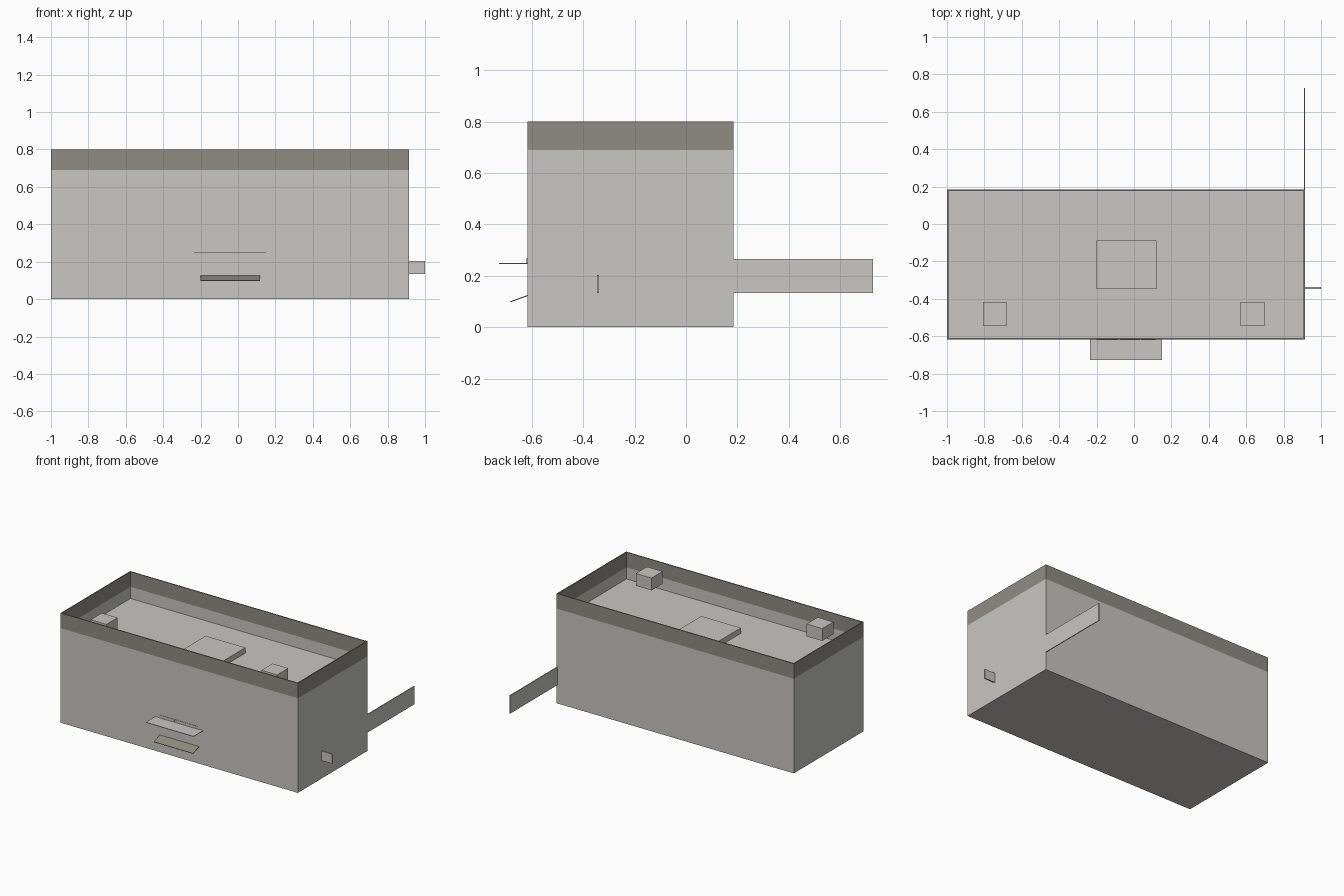
import bpy
import bmesh
import math

if "Cube" in bpy.data.objects:
    bpy.data.objects.remove(bpy.data.objects["Cube"], do_unlink=True)


def make_material(name, color):
    mat = bpy.data.materials.new(name)
    mat.use_nodes = True
    mat.diffuse_color = color
    mat.node_tree.nodes["Principled BSDF"].inputs["Base Color"].default_value = color
    return mat


wall_grey = make_material("pale wall grey", (0.578, 0.571, 0.539, 1))
trim_grey = make_material("dark trim grey", (0.275, 0.262, 0.227, 1))


def finish(name, bm, *mats):
    bmesh.ops.recalc_face_normals(bm, faces=bm.faces)
    mesh = bpy.data.meshes.new(name)
    bm.to_mesh(mesh)
    bm.free()
    for mat in mats:
        mesh.materials.append(mat)
    obj = bpy.data.objects.new(name, mesh)
    bpy.context.collection.objects.link(obj)
    return obj


def box(name, xs, ys, zs, mat=wall_grey):
    """Axis-aligned box given its extents."""
    bm = bmesh.new()
    bmesh.ops.create_cube(bm, size=1)
    for v in bm.verts:
        for i, (low, high) in enumerate((xs, ys, zs)):
            v.co[i] = low if v.co[i] < 0 else high
    return finish(name, bm, mat)


LEFT, RIGHT = -1.0, 0.915
FRONT, BACK = -0.617, 0.185
BAND, TOP, ROOF = 0.69, 0.80, 0.605
WALL = 0.008

# Building shell: stacked rings up the outside, over the rim, down to the roof
bm = bmesh.new()
rings = []
for inset, z in ((0, 0), (0, BAND), (0, TOP), (WALL, TOP), (WALL, BAND), (WALL, ROOF)):
    x0, x1, y0, y1 = LEFT + inset, RIGHT - inset, FRONT + inset, BACK - inset
    rings.append([bm.verts.new((x, y, z)) for x, y in ((x0, y0), (x1, y0), (x1, y1), (x0, y1))])
for lower, upper in zip(rings, rings[1:]):
    for i in range(4):
        j = (i + 1) % 4
        bm.faces.new((lower[i], lower[j], upper[j], upper[i]))
bm.faces.new(rings[0])
bm.faces.new(rings[-1])
for face in bm.faces:
    face.material_index = int(face.calc_center_median().z > BAND)
finish("building_shell", bm, wall_grey, trim_grey)

# Rooftop units and the central roof slab
for name, x in (("roof_unit_right", -0.808), ("roof_unit_left", 0.57)):
    box(name, (x, x + 0.127), (-0.545, -0.417), (0.685, 0.775))
box("roof_slab", (-0.2, 0.12), (-0.347, -0.087), (ROOF - 0.005, 0.645))

# Front canopy with the row of thin panels above it
box("canopy", (-0.235, 0.15), (-0.727, FRONT), (0.246, 0.25))
for i, (x0, x1) in enumerate(((-0.2, -0.082), (-0.075, 0.033), (0.037, 0.115))):
    box(f"canopy_panel_{i + 1}", (x0, x1), (FRONT - 0.003, FRONT), (0.25, 0.27))

# Sloping dark awning below the canopy
awning = box("lower_awning", (-0.2, 0.117), (-0.072, 0), (-0.004, 0), trim_grey)
awning.location = (0, FRONT, 0.125)
awning.rotation_euler.x = math.radians(20)

# Side sign and the long fin wall running back
box("side_sign", (RIGHT, 1.0), (-0.347, -0.338), (0.133, 0.203))
box("fin_wall", (RIGHT - 0.006, RIGHT), (BACK, 0.727), (0.133, 0.265))
